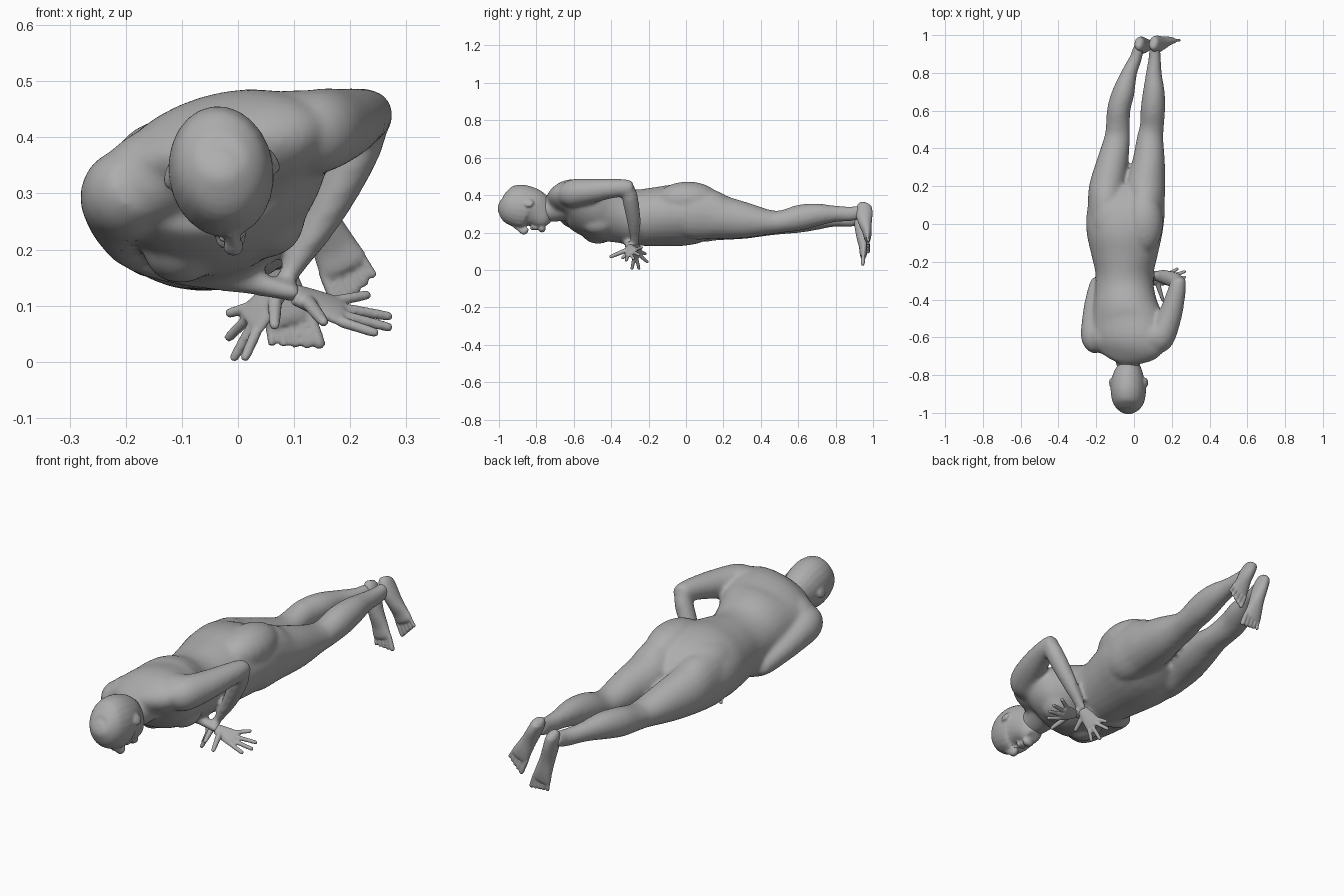
import bpy, bmesh
from math import sin, cos, pi, radians
from mathutils import Vector, Matrix

cube = bpy.data.objects.get("Cube")
if cube:
    bpy.data.objects.remove(cube, do_unlink=True)

CM = 0.01  # part sizes below are written in hundredths
clay = bpy.data.materials.new("clay_grey")
clay.use_nodes = True
GREY = (0.42, 0.42, 0.42, 1)
clay.diffuse_color = GREY
clay.node_tree.nodes["Principled BSDF"].inputs["Base Color"].default_value = GREY


def spline(rows, steps):
    """Catmull-Rom through rows of equal length."""
    vecs = [Vector(r) for r in rows]
    padded = [vecs[0] * 2 - vecs[1]] + vecs + [vecs[-1] * 2 - vecs[-2]]
    result = []
    for a, b, c, d in zip(padded, padded[1:], padded[2:], padded[3:]):
        for i in range(steps):
            t = i / steps
            result.append((b * 2 + (c - a) * t + (a * 2 - b * 5 + c * 4 - d) * t * t
                           + (b * 3 - a - c * 3 + d) * t ** 3) / 2)
    return result + [vecs[-1]]


def loft(bm, rows, side=(1, 0, 0), sides=20, steps=4):
    """Tube of ellipses; row = x, y, z, half width, half depth, roll in degrees."""
    rows = spline([tuple(r) + (0,) * (6 - len(r)) for r in rows], steps)
    centres = [Vector(r[:3]) * CM for r in rows]
    rings = []
    for i, row in enumerate(rows):
        tangent = (centres[min(i + 1, len(rows) - 1)] - centres[max(i - 1, 0)]).normalized()
        across = Matrix.Rotation(radians(-row[5]), 3, 'Y') @ Vector(side)
        across = (across - tangent * across.dot(tangent)).normalized()
        depth = tangent.cross(across)
        w, h = max(row[3], 0.2) * CM, max(row[4], 0.2) * CM
        rings.append([bm.verts.new(centres[i] + across * w * cos(2 * pi * k / sides)
                                   + depth * h * sin(2 * pi * k / sides)) for k in range(sides)])
    for low, high in zip(rings, rings[1:]):
        for k in range(sides):
            n = (k + 1) % sides
            bm.faces.new((low[k], low[n], high[n], high[k]))
    bm.faces.new(rings[0][::-1])
    bm.faces.new(rings[-1])


def ball(bm, centre, size, roll=0):
    matrix = (Matrix.Translation(Vector(centre) * CM) @ Matrix.Rotation(radians(-roll), 4, 'Y')
              @ Matrix.Diagonal((*(Vector(size) * CM), 1)))
    bmesh.ops.create_uvsphere(bm, u_segments=20, v_segments=12, radius=1, matrix=matrix)


def finish(name, bm, voxel, smoothing):
    """Fuse the overlapping volumes into one skin."""
    bmesh.ops.recalc_face_normals(bm, faces=bm.faces)
    mesh = bpy.data.meshes.new(name)
    bm.to_mesh(mesh)
    bm.free()
    obj = bpy.data.objects.new(name, mesh)
    bpy.context.collection.objects.link(obj)
    mesh.materials.append(clay)
    remesh = obj.modifiers.new("fuse", 'REMESH')
    remesh.mode = 'VOXEL'
    remesh.voxel_size = voxel
    remesh.use_smooth_shade = True
    relax = obj.modifiers.new("relax", 'SMOOTH')
    relax.factor = 0.5
    relax.iterations = smoothing


# Torso, rolled so the left shoulder is higher
body = bmesh.new()
loft(body, [(-3, -71, 33.5, 8, 6, 12), (-3, -67.5, 36, 18, 8, 18), (-3, -61, 36.5, 19.5, 11.5, 18),
            (-3.5, -52, 33, 19.5, 14.5, 18), (-4.5, -44, 31, 17.5, 15.5, 17), (-5, -35, 29, 15.8, 14.5, 14),
            (-5, -26, 28, 15.5, 15, 12), (-5, -15, 28.5, 18, 15.8, 10), (-5, -4, 29.2, 20.3, 16.5, 7),
            (-4.5, 6, 28.8, 20.5, 15, 5), (-4, 13, 28, 18.5, 12, 4), (-4, 20, 27, 13, 7, 3)], sides=28)
loft(body, [(-3, -82, 33, 6, 6), (-3, -75, 32, 6.2, 6.5), (-3, -66, 34, 9, 8)])
# Chest, shoulder blades and buttocks
for centre in [(-10, -47, 20.5), (5, -47, 25)]:
    ball(body, centre, (7, 9, 6.5), 18)
ball(body, (10, -59.5, 40.5), (11, 8.5, 8), 5)
ball(body, (-15, -60, 33), (11, 9, 8.5), 32)
for centre in [(5, 1, 37.5), (-12.5, 1, 33.5)]:
    ball(body, centre, (10.5, 17, 9.7), 8)

# Legs
loft(body, [(5, -8, 30, 8, 10), (6, 2, 30, 10, 13.5), (6, 12, 29.7, 10.3, 13.5), (6, 20, 28, 10.6, 11.7),
            (7.7, 32, 26.5, 8.8, 9.6), (8.5, 45, 25.5, 7.1, 6.6), (9.5, 52, 26, 6.4, 6.1), (10, 61, 28, 6.5, 6.9),
            (10.5, 70, 29.5, 5.8, 6.1), (10.5, 80, 30, 4.2, 4.4), (11, 88, 30, 3.3, 4), (11, 94, 31, 2.8, 3.6)])
loft(body, [(-13, -8, 28, 8, 10), (-14.5, 2, 28, 9.8, 13), (-14.5, 12, 28, 9.9, 13), (-14, 20, 27, 9.7, 11.2),
            (-11.5, 32, 25.5, 8.5, 9), (-9, 45, 24.5, 6.9, 6.1), (-8.5, 52, 25, 6.4, 5.9), (-8, 61, 26.5, 6.2, 6.6),
            (-5.5, 70, 27.5, 5.9, 6.1), (-2.5, 80, 27.5, 4.2, 4.4), (1, 88, 27, 3.3, 4), (2.5, 94, 28, 2.8, 3.6)])

# Arms: upper arm along the trunk, forearm crossing beneath the chest
loft(body, [(10, -63.5, 39, 6, 6), (14, -60, 41, 7.5, 7.5), (18.5, -50, 42.3, 6.5, 6.5),
            (21.5, -40, 43.5, 5.4, 5.3), (23.5, -31, 44, 4.2, 4.4), (23.5, -28.5, 44, 3, 3)])
loft(body, [(23.5, -31, 45, 3, 3), (22, -30, 39, 4.3, 4), (16, -28, 27, 3.8, 3.4),
            (10, -27.5, 17, 2.6, 2), (7.5, -27.5, 13.5, 2.5, 1.6)], side=(0, 1, 0))
loft(body, [(-17, -65, 32, 6, 6), (-20, -60, 30, 8, 8), (-21, -50, 27, 6.5, 6.5),
            (-20.5, -40, 24, 5.3, 5.3), (-19, -31, 21, 4.2, 4.4), (-18.5, -29, 21, 3, 3)])
loft(body, [(-20, -31, 21, 3, 3), (-17, -31, 19.5, 4, 4), (-9, -30.5, 17, 4, 3.6),
            (3, -30.5, 14, 2.7, 2.2), (11, -30.5, 12, 2.5, 1.6)], side=(0, 1, 0))
finish("body", body, 0.009, 14)


# Feet hang from the ankles with the soles facing back
def foot(name, heel, toe, outward):
    bm = bmesh.new()
    heel, toe = Vector(heel), Vector(toe)
    along = (toe - heel).normalized()
    across = Vector((-along.z, 0, along.x)).normalized() * outward
    profile = [(-.03, 0.8, 1.3, 2), (.03, 0.4, 2.6, 3.8), (.2, 0, 3, 4.6), (.42, 0.4, 3.3, 3.6),
               (.62, 1.2, 4, 2.5), (.75, 1.3, 4.5, 1.9), (.8, 1.4, 3.9, 1.4)]
    loft(bm, [(*(heel.lerp(toe, f) + Vector((0, dy, 0))), w, h) for f, dy, w, h in profile], side=across)
    for i in range(5):
        base = heel.lerp(toe, .75) + across * (i - 2) * 1.8 + Vector((0, 1.4, 0))
        tip = base + along * (7.4 - i * 0.7) + across * (i - 2) * 0.25
        r = 1.1 - 0.08 * i
        loft(bm, [(*base, r, r), (*base.lerp(tip, .85), r, r), (*tip, .5, .5)], side=across, sides=10)
    finish(name, bm, 0.005, 2)


foot("left_foot", (10, 95, 35), (21.5, 96, 11.5), 1)
foot("right_foot", (2.5, 95, 31), (11, 93, 0.8), -1)

# Head, face down, with features
head = bmesh.new()
loft(head, [(-3, -99.7, 36, 1.5, 1.5, 8), (-3, -98.5, 35.5, 5, 5.5, 8), (-3, -95, 34.7, 8, 9.8, 8),
            (-3, -89, 34, 9.3, 11.7, 8), (-3, -83, 33, 8.9, 11, 8), (-2.5, -79, 30, 7.2, 9.3, 8),
            (-2, -76, 26, 5.3, 5.5, 8), (-1.8, -74.5, 24, 3, 3, 8)], sides=24)
loft(head, [(-1.2, -92, 23.5, 1, 1), (-1, -89, 22, 1.2, 1.5), (-.8, -86.5, 20.5, 1.9, 1.8),
            (-1, -85, 22.5, 1.4, 1.2)], sides=12)
ball(head, (-1.2, -82, 22.3), (2.6, 1.1, 1.2), 8)
ball(head, (-1.2, -80.3, 22.3), (2.3, 1, 1.1), 8)
ball(head, (-1.3, -77, 22), (2.8, 2, 2), 8)
for s in (-1, 1):
    ball(head, (-1.5 + s * 3.3, -89.5, 24.4 + s * 0.5), (1.7, 1, 1), 8)
    ball(head, (-3 + s * 9.2, -84, 34.5 + s * 1.3), (0.9, 2.6, 2.4), 8 + s * 20)
finish("head", head, 0.006, 4)


# Hands: a palm, four spread fingers and a thumb
def hand(name, wrist, knuckles, tips, thumb):
    bm = bmesh.new()
    wrist, knuckles = Vector(wrist), Vector(knuckles)
    tips = [Vector(t) for t in tips]
    across = (tips[-1] - tips[0]).normalized()
    loft(bm, [(*wrist, 2.3, 1.6), (*wrist.lerp(knuckles, .5), 3.3, 1.5), (*knuckles, 3.9, 1.2),
              (*wrist.lerp(knuckles, 1.1), 3.2, .8)], side=across)
    for i, tip in enumerate(tips):
        base = knuckles + across * (i - 1.5) * 2
        loft(bm, [(*base, 1, 1), (*base.lerp(tip, .5), .95, .95), (*base.lerp(tip, .93), .8, .8),
                  (*tip, .3, .3)], side=across, sides=10)
    root, tip = wrist.lerp(knuckles, .25), Vector(thumb)
    loft(bm, [(*root, 1.5, 1.3), (*root.lerp(tip, .5), 1.2, 1.2), (*root.lerp(tip, .92), .9, .9),
              (*tip, .3, .3)], side=tips[1] - wrist, sides=10)
    finish(name, bm, 0.004, 2)


hand("left_hand", (8, -27.5, 14), (2.5, -26, 7.5),
     [(-2, -21.5, 8.5), (-2, -20.3, 4), (-1, -25, .2), (1, -29, .2)], (6.5, -34.5, 6))
hand("right_hand", (10, -30.5, 12), (18, -29, 9),
     [(23.5, -23.5, 12), (27.5, -25, 8), (27.5, -28, 6), (25, -32, 5)], (15.5, -41, 6.8))
